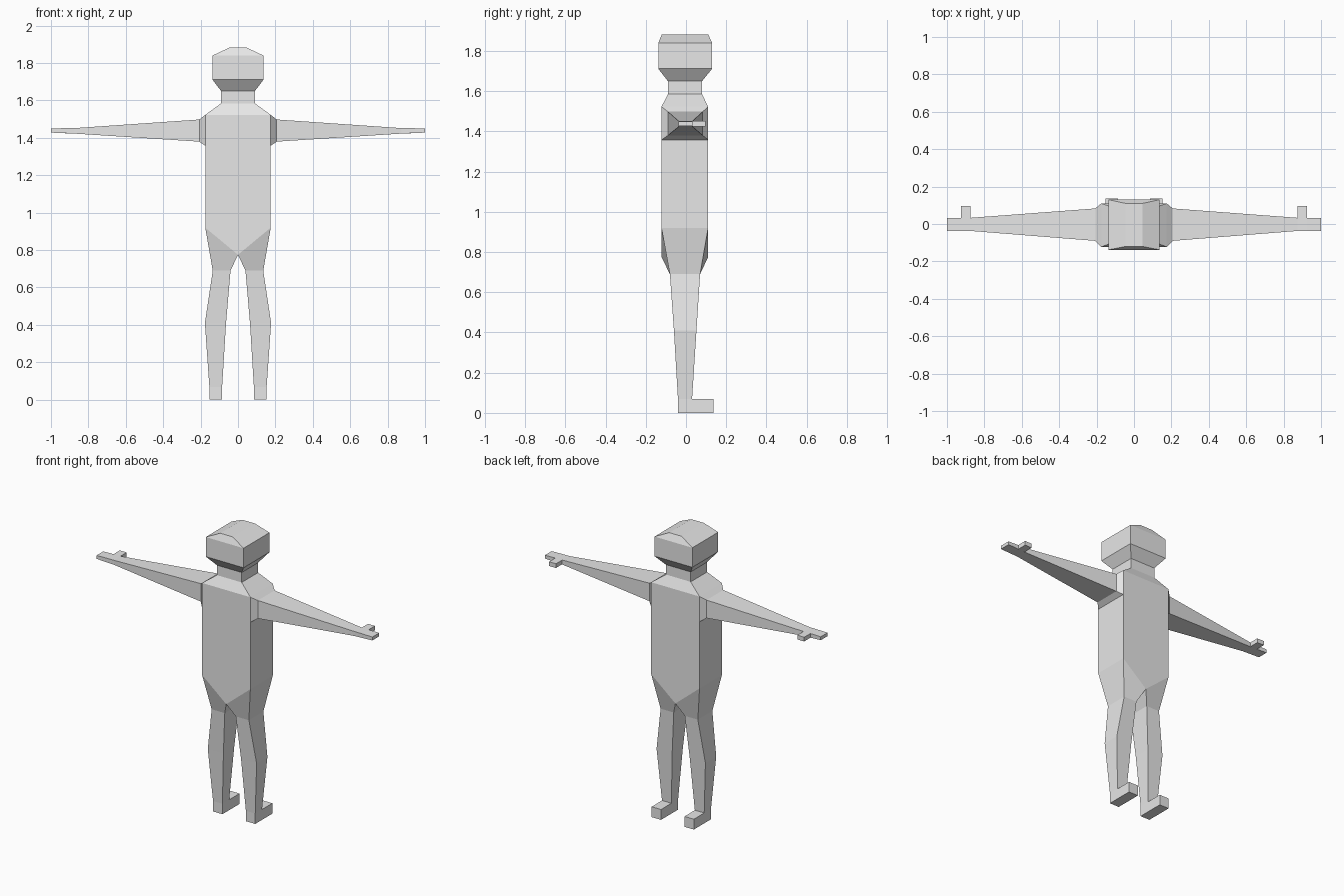
import bpy

if "Cube" in bpy.data.objects:
    bpy.data.objects.remove(bpy.data.objects["Cube"])

grey = bpy.data.materials.new("light grey")
grey.diffuse_color = (0.8, 0.8, 0.8, 1)
grey.use_nodes = True
grey.node_tree.nodes["Principled BSDF"].inputs["Base Color"].default_value = grey.diffuse_color


def make(name, verts, faces):
    mesh = bpy.data.meshes.new(name)
    mesh.from_pydata(verts, [], faces)
    mesh.materials.append(grey)
    ob = bpy.data.objects.new(name, mesh)
    bpy.context.collection.objects.link(ob)
    return ob


def loft(name, rings, start=False, end=False, skip=()):
    """Skin a list of four-point rings; skip holds (ring, side) openings."""
    verts = [p for r in rings for p in r]
    faces = []
    for i in range(len(rings) - 1):
        for j in range(4):
            if (i, j) not in skip:
                k = (j + 1) % 4
                faces.append((4*i + j, 4*i + k, 4*i + 4 + k, 4*i + 4 + j))
    n = len(verts)
    if start:
        faces.append((3, 2, 1, 0))
    if end:
        faces.append((n - 4, n - 3, n - 2, n - 1))
    return make(name, verts, faces)


def flat(x0, x1, y0, y1, z):
    return [(x0, y0, z), (x1, y0, z), (x1, y1, z), (x0, y1, z)]


def upright(x, y0, y1, z0, z1):
    return [(x, y0, z0), (x, y1, z0), (x, y1, z1), (x, y0, z1)]


def mirrored(ob):
    m = ob.modifiers.new("mirror", 'MIRROR')
    m.use_mirror_merge = False
    return ob


# Head: neck top, jaw, brow and narrow crown
loft("head", [flat(-.09, .09, -.09, .08, 1.65),
              flat(-.137, .137, -.138, .13, 1.712),
              flat(-.137, .137, -.138, .13, 1.84),
              flat(-.045, .045, -.12, .11, 1.883)], end=True)
loft("neck", [flat(-.09, .09, -.09, .08, 1.585),
              flat(-.09, .09, -.09, .08, 1.65)])

# Torso, open at the arm sockets
F, B = -.122, .11
loft("torso", [flat(-.175, .175, F, B, .92),
               flat(-.175, .175, F, B, 1.358),
               flat(-.175, .175, F, B, 1.523),
               flat(-.09, .09, -.09, .08, 1.585)], skip={(1, 1), (1, 3)})

# Pointed lower belly, front and back
make("lower_belly",
     [(x, y, z) for y in (F, B) for x, z in ((-.175, .92), (0, .775), (.175, .92))],
     [(0, 1, 2), (5, 4, 3)])

# Arm: flared socket, long taper, flat hand
mirrored(loft("arm", [upright(.175, F, B, 1.358, 1.523),
                      upright(.207, -.09, .083, 1.38, 1.498),
                      upright(.875, -.037, .033, 1.423, 1.452),
                      upright(.925, -.037, .033, 1.425, 1.452),
                      upright(1.0, -.037, .033, 1.428, 1.45)], end=True))
mirrored(loft("thumb", [flat(.875, .925, .033, .097, 1.424),
                        flat(.875, .925, .033, .097, 1.452)], True, True))

# Leg: slanted hip ring, thigh, knee, ankle
hip = [(0, F, .775), (.175, F, .92), (.175, B, .92), (0, B, .775)]
mirrored(loft("leg", [flat(.085, .153, -.04, .03, .068),
                      flat(.064, .177, -.06, .052, .41),
                      flat(.04, .135, -.08, .07, .69), hip]))
mirrored(loft("foot", [flat(.085, .153, -.04, .137, 0),
                       flat(.085, .153, -.04, .137, .068)], True, True))
